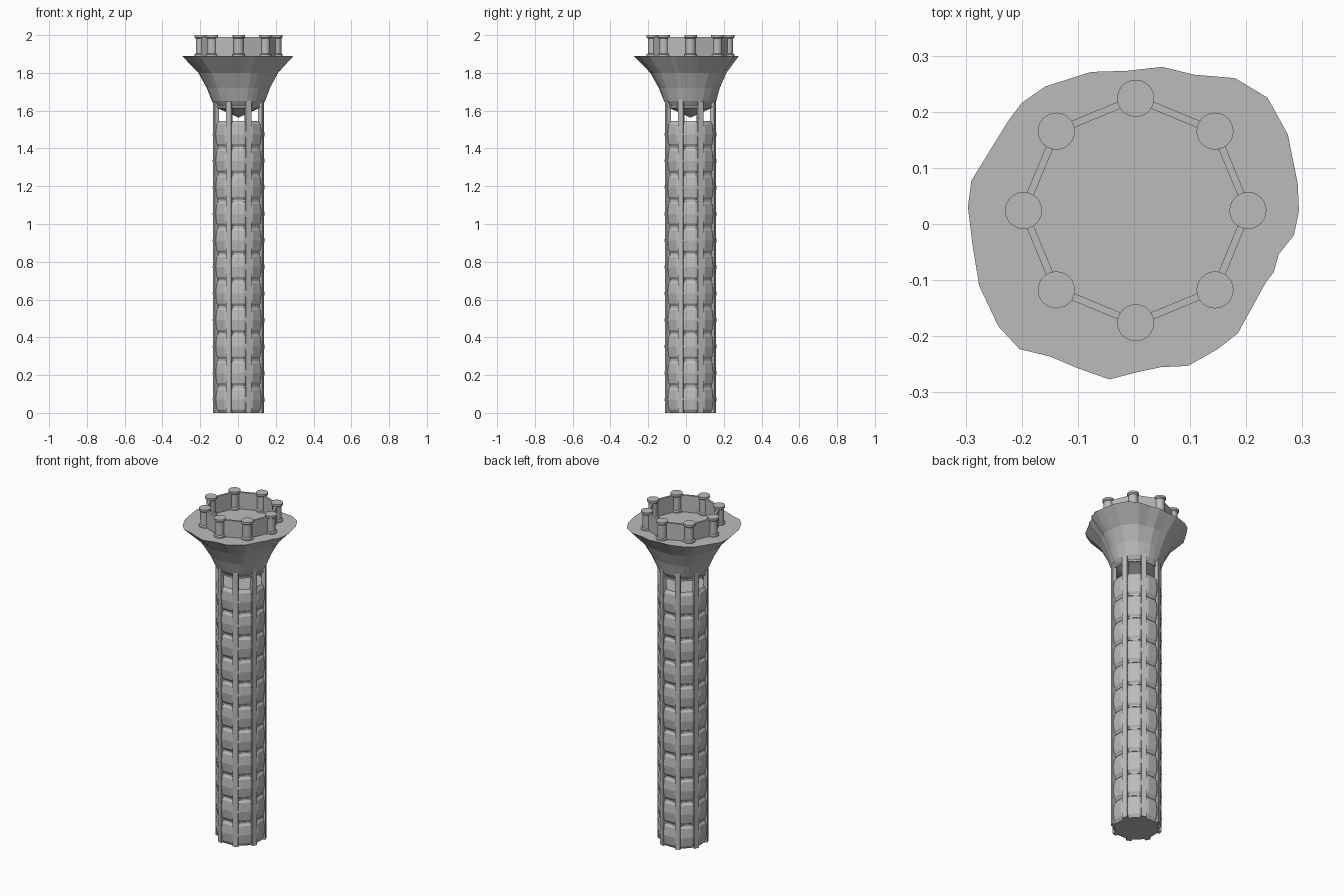
import bpy, bmesh, math
from mathutils import Matrix, Vector

if "Cube" in bpy.data.objects:
    bpy.data.objects.remove(bpy.data.objects["Cube"])

CX, CY = 0.003, 0.024          # axis of the tower
stone = bpy.data.materials.new("grey stone")
stone.diffuse_color = (0.5, 0.5, 0.5, 1)
stone.use_nodes = True
stone.node_tree.nodes["Principled BSDF"].inputs["Base Color"].default_value = stone.diffuse_color


def finish(name, bm):
    bmesh.ops.recalc_face_normals(bm, faces=bm.faces[:])
    me = bpy.data.meshes.new(name)
    bm.to_mesh(me)
    bm.free()
    me.materials.append(stone)
    ob = bpy.data.objects.new(name, me)
    bpy.context.collection.objects.link(ob)
    return ob


def loft(bm, rings, closed=False):
    """Skin a list of point rings; cap the ends, or join last to first."""
    vr = [[bm.verts.new(p) for p in r] for r in rings]
    n = len(vr[0])
    pairs = list(zip(vr, vr[1:])) + ([(vr[-1], vr[0])] if closed else [])
    for a, b in pairs:
        for i in range(n):
            j = (i + 1) % n
            bm.faces.new((a[i], a[j], b[j], b[i]))
    if not closed:
        bm.faces.new(vr[0])
        bm.faces.new(vr[-1])


def ring(r, z, n, phase=0.0, x=CX, y=CY):
    return [(x + r * math.cos(phase + math.tau * i / n),
             y + r * math.sin(phase + math.tau * i / n), z) for i in range(n)]


def box(bm, size, centre, angle):
    m = (Matrix.Translation(centre) @ Matrix.Rotation(angle, 4, 'Z')
         @ Matrix.Diagonal((*size, 1)))
    bmesh.ops.create_cube(bm, size=1, matrix=m)


# Shaft: eleven bulging drums stacked up
H = 1.545 / 11
bm = bmesh.new()
for k in range(11):
    prof = [(0, .122), (.13, .134), (.5, .14), (.87, .134), (1, .122)]
    loft(bm, [ring(r, (k + t) * H, 16, math.pi / 16) for t, r in prof])
finish("shaft_drums", bm)

# Eight upright bars running past the shaft into the flared head
bm = bmesh.new()
for i in range(8):
    a = math.pi / 8 + i * math.pi / 4
    box(bm, (.022, .03, 1.68),
        (CX + .129 * math.cos(a), CY + .129 * math.sin(a), .84), a)
finish("upright_bars", bm)

# Thin octagonal hoops at each joint and in the open gallery
bm = bmesh.new()
for z in [k * H for k in range(1, 11)] + [1.62]:
    p = math.pi / 8
    loft(bm, [ring(.136, z - .005, 8, p), ring(.136, z + .005, 8, p),
              ring(.118, z + .005, 8, p), ring(.118, z - .005, 8, p)], True)
finish("hoops", bm)

# Flared rocky head: irregular rim narrowing to a rounder neck and a point
rim = [(.05, .28), (.108, .266), (.18, .26), (.238, .225), (.274, .16),
       (.292, .07), (.294, .023), (.285, -.02), (.258, -.054), (.249, -.086),
       (.235, -.104), (.185, -.195), (.149, -.223), (.096, -.253),
       (.049, -.255), (.006, -.264), (-.044, -.277), (-.1, -.257),
       (-.15, -.236), (-.204, -.223), (-.242, -.182), (-.276, -.11),
       (-.288, -.036), (-.296, .03), (-.29, .077), (-.224, .184),
       (-.2, .216), (-.158, .245), (-.077, .271), (-.013, .273)]
axis = Vector((CX, CY))
levels = [(1.89, .29, 0), (1.80, .208, .3), (1.72, .166, .5),
          (1.65, .14, .8), (1.615, .115, 1), (1.565, .004, 1)]
rings = []
for z, r, roundness in levels:
    pts = []
    for p in rim:
        d = Vector(p) - axis
        irregular = d * (r / .29)
        q = axis + irregular.lerp(d.normalized() * r, roundness)
        pts.append((q.x, q.y, z))
    rings.append(pts)
bm = bmesh.new()
loft(bm, rings)
finish("flared_head", bm)

# Crown posts with a collar at top and bottom
bm = bmesh.new()
for i in range(8):
    a = i * math.pi / 4
    x, y = CX + .2 * math.cos(a), CY + .2 * math.sin(a)
    prof = [(1.885, .033), (1.898, .033), (1.903, .026),
            (1.982, .026), (1.988, .033), (2.0, .033)]
    loft(bm, [ring(r, z, 24, 0, x, y) for z, r in prof])
posts = finish("crown_posts", bm)
bpy.context.view_layer.objects.active = posts
posts.select_set(True)
bpy.ops.object.shade_smooth_by_angle(angle=math.radians(30))

# Thin parapet walls between the posts
bm = bmesh.new()
for i in range(8):
    a = math.pi / 8 + i * math.pi / 4
    r = .2 * math.cos(math.pi / 8)
    box(bm, (.013, .13, .105),
        (CX + r * math.cos(a), CY + r * math.sin(a), 1.9375), a)
finish("parapet_walls", bm)
